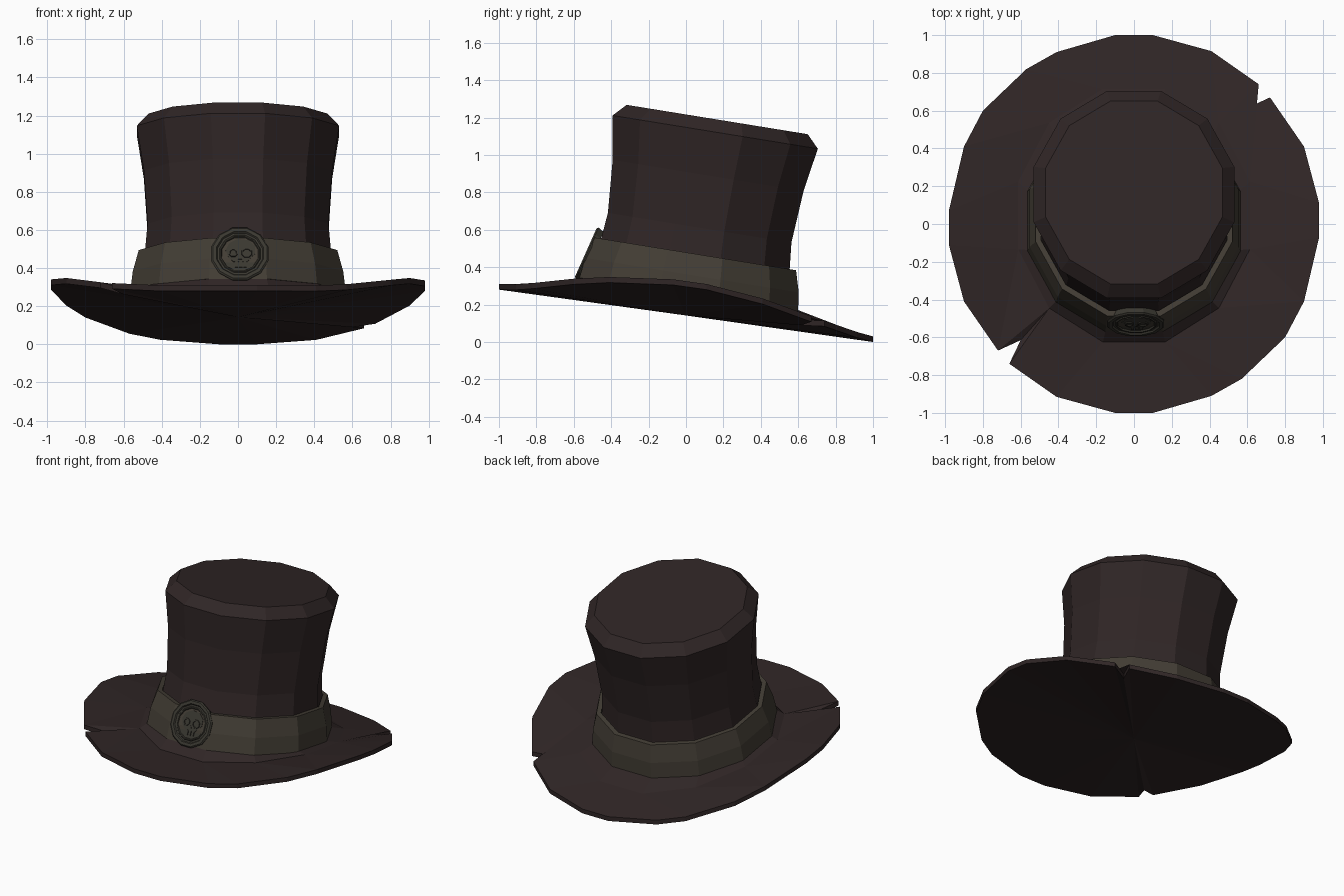
import bpy, bmesh
from math import sin, cos, pi, radians, atan2
from mathutils import Matrix, Vector

cube = bpy.data.objects.get("Cube")
if cube:
    bpy.data.objects.remove(cube)


def material(name, rgb):
    m = bpy.data.materials.new(name)
    m.use_nodes = True
    m.diffuse_color = (*rgb, 1)
    bsdf = m.node_tree.nodes["Principled BSDF"]
    bsdf.inputs["Base Color"].default_value = (*rgb, 1)
    bsdf.inputs["Roughness"].default_value = 0.9
    return m


FELT = material("dark brown felt", (0.029, 0.019, 0.019))
CLOTH = material("olive grey cloth", (0.056, 0.047, 0.035))
METAL = material("dull dark metal", (0.042, 0.039, 0.030))


def finish(name, bm, mat):
    bmesh.ops.recalc_face_normals(bm, faces=bm.faces)
    mesh = bpy.data.meshes.new(name)
    bm.to_mesh(mesh)
    bm.free()
    mesh.materials.append(mat)
    obj = bpy.data.objects.new(name, mesh)
    bpy.context.collection.objects.link(obj)
    return obj


def ring_points(r, h, sides, sx=1.0, dy=0.0):
    """Polygon with flats facing the axes; r is measured to the flats."""
    big = r / cos(pi / sides)
    angles = [2 * pi * (i + 0.5) / sides for i in range(sides)]
    return [Vector((big * cos(a) * sx, big * sin(a) + dy, h)) for a in angles]


def lathe(name, profile, sides, mat, frame, sx=1.0, closed=False):
    """Spin a (radius, height) profile; a closed one makes a hollow ring."""
    bm = bmesh.new()
    rings = [[bm.verts.new(frame @ p) for p in ring_points(r, h, sides, sx)]
             for r, h in profile]
    pairs = list(zip(rings, rings[1:]))
    if closed:
        pairs.append((rings[-1], rings[0]))
    else:
        bm.faces.new(rings[0])
        bm.faces.new(rings[-1])
    for a, b in pairs:
        for i in range(sides):
            j = (i + 1) % sides
            bm.faces.new((a[i], a[j], b[j], b[i]))
    return finish(name, bm, mat)


def prism(name, outline, low, high, mat, frame):
    bm = bmesh.new()
    face = bm.faces.new([bm.verts.new(frame @ Vector((x, y, low))) for x, y in outline])
    up = bmesh.ops.extrude_face_region(bm, geom=[face], use_keep_orig=True)["geom"]
    shift = frame.to_3x3() @ Vector((0, 0, high - low))
    bmesh.ops.translate(bm, vec=shift, verts=[v for v in up if isinstance(v, bmesh.types.BMVert)])
    return finish(name, bm, mat)


def stitch(bm, outer, inner):
    """Join two loops of different counts, walking both by angle."""
    def angle(v):
        return atan2(v.co.y, v.co.x) % (2 * pi)
    outer, inner = sorted(outer, key=angle), sorted(inner, key=angle)
    n, m = len(outer), len(inner)
    i = j = 0
    while i < n or j < m:
        next_out = angle(outer[(i + 1) % n]) + (2 * pi if i + 1 >= n else 0)
        next_in = angle(inner[(j + 1) % m]) + (2 * pi if j + 1 >= m else 0)
        a, b = outer[i % n], inner[j % m]
        if j >= m or (i < n and next_out <= next_in):
            bm.faces.new((a, outer[(i + 1) % n], b))
            i += 1
        else:
            bm.faces.new((a, inner[(j + 1) % m], b))
            j += 1


# The crown and band lean back together
SX = 0.955
lean = Matrix.Translation((0, 0, 0.16)) @ Matrix.Rotation(radians(-9.2), 4, "X")

# Crown: narrow waist, flared top with a bevelled rim
lathe("crown", [(0.575, 0.09), (0.53, 0.2), (0.51, 0.32), (0.497, 0.457),
                (0.517, 0.74), (0.556, 0.975), (0.49, 1.043)], 12, FELT, lean, SX)

# Hat band: a thick cloth ring
lathe("hat_band", [(0.592, 0.09), (0.578, 0.2), (0.545, 0.315), (0.515, 0.315),
                   (0.53, 0.2), (0.56, 0.09)], 12, CLOTH, lean, SX, closed=True)

# Brim: half outline, turned half a circle for the rest, with a torn notch each side
half = [(0.98, -0.07), (0.98, 0.11), (0.9, 0.41), (0.72, 0.67), (0.6, 0.615),
        (0.66, 0.74), (0.41, 0.915), (0.1, 1.0), (-0.1, 1.0), (-0.41, 0.91),
        (-0.57, 0.82), (-0.8, 0.6), (-0.9, 0.41)]
outline = half + [(-x, -y) for x, y in half]


def slope(y):
    return 0.17 - 0.14 * y


bm = bmesh.new()
top, under = [], []
for x, y in outline:
    z = slope(y) + 0.165 * abs(x) ** 3
    top.append(bm.verts.new((x, y, z)))
    under.append(bm.verts.new((x, y, z - 0.03)))
fold = []
for p in ring_points(0.67, 0, 12, 0.915, 0.045):
    fold.append(bm.verts.new((p.x, p.y, slope(p.y) + 0.025 + 0.15 * p.x ** 2)))
collar = [bm.verts.new(lean @ p) for p in ring_points(0.58, 0.1, 12, SX)]
centre = bm.verts.new((0, 0, 0.142))
stitch(bm, top, fold)
for i in range(12):
    j = (i + 1) % 12
    bm.faces.new((fold[i], fold[j], collar[j], collar[i]))
for i in range(len(top)):
    j = (i + 1) % len(top)
    bm.faces.new((top[i], under[i], under[j], top[j]))
    bm.faces.new((under[i], centre, under[j]))
finish("brim", bm, FELT)

# Badge: round plate with a raised rim, lying against the front of the band
face = Matrix.Translation((0.01, -0.525, 0.473)) @ Matrix.Rotation(radians(66), 4, "X")
lathe("badge", [(0.14, -0.03), (0.15, 0.004), (0.142, 0.012), (0.124, 0.012),
                (0.118, 0.003), (0.108, 0.003), (0.104, 0.009), (0.098, 0.009),
                (0.094, 0.0), (0.02, 0.0)], 12, METAL, face)

# Skull relief: cranium, eye rims, nose and teeth
cranium = [(-0.035, -0.045), (0.04, -0.045), (0.058, -0.02), (0.08, 0.0), (0.078, 0.045),
           (0.045, 0.078), (-0.01, 0.085), (-0.055, 0.062), (-0.075, 0.02), (-0.06, -0.02)]
prism("skull_cranium", cranium, -0.005, 0.005, METAL, face)
for name, x, r in (("right", -0.035, 0.024), ("left", 0.036, 0.028)):
    spot = face @ Matrix.Translation((x, 0.005, 0))
    lathe(name + "_eye_rim", [(r, 0.003), (r - 0.002, 0.011), (r - 0.008, 0.011),
                              (r - 0.009, 0.003)], 8, METAL, spot, closed=True)
prism("skull_nose", [(-0.01, -0.032), (0.012, -0.032), (0.001, -0.012)],
      0.003, 0.009, METAL, face)
for k in range(3):
    x = -0.026 + 0.022 * k
    prism(f"skull_tooth_{k + 1}", [(x, -0.076), (x + 0.017, -0.076), (x + 0.017, -0.043),
                                   (x, -0.043)], -0.005, 0.007, METAL, face)
